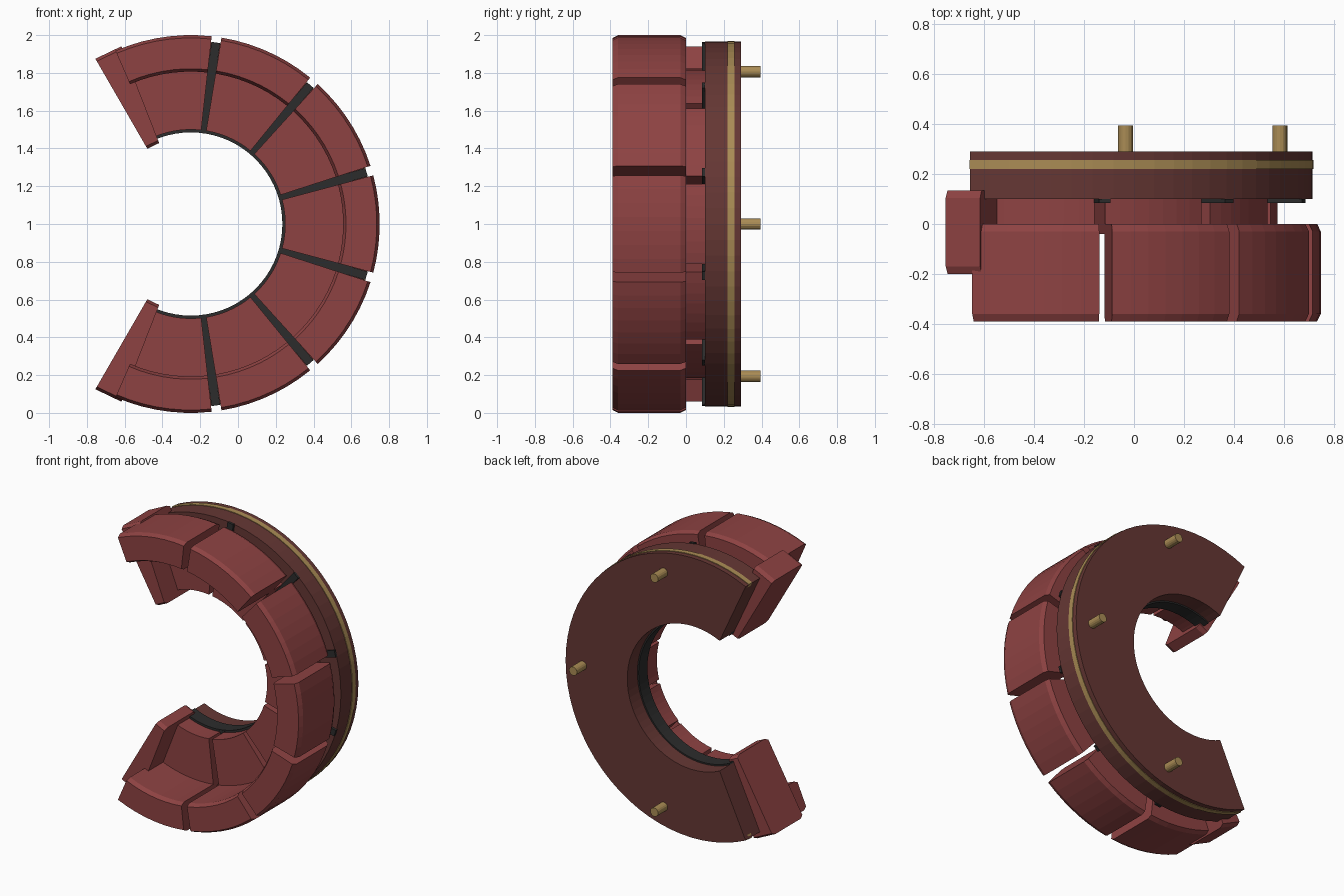
import bpy, bmesh
from math import sin, cos, radians
from mathutils import Matrix, Vector

if "Cube" in bpy.data.objects:
    bpy.data.objects.remove(bpy.data.objects["Cube"])

CX, CZ = -0.25, 1.0      # ring axis


def material(name, col):
    m = bpy.data.materials.new(name)
    m.diffuse_color = (*col, 1)
    m.use_nodes = True
    m.node_tree.nodes["Principled BSDF"].inputs["Base Color"].default_value = m.diffuse_color
    return m


RED = material("red_paint", (0.27, 0.055, 0.055))
BROWN = material("dark_red_paint", (0.13, 0.038, 0.034))
GOLD = material("brass", (0.40, 0.26, 0.09))
BLACK = material("black_rubber", (0.025, 0.025, 0.025))


def finish(bm, name, mat):
    bmesh.ops.recalc_face_normals(bm, faces=bm.faces[:])
    me = bpy.data.meshes.new(name)
    bm.to_mesh(me)
    bm.free()
    me.materials.append(mat)
    ob = bpy.data.objects.new(name, me)
    bpy.context.collection.objects.link(ob)
    return ob


def sweep(name, profile, a0, a1, steps, mat):
    """Sweep a closed (radius, y) profile around the ring axis, capped at both ends."""
    bm = bmesh.new()
    rows = []
    for i in range(steps + 1):
        a = radians(a0 + (a1 - a0) * i / steps)
        rows.append([bm.verts.new((CX + r * cos(a), y, CZ + r * sin(a))) for r, y in profile])
    n = len(profile)
    for p, q in zip(rows, rows[1:]):
        for k in range(n):
            bm.faces.new((p[k], p[(k + 1) % n], q[(k + 1) % n], q[k]))
    bm.faces.new(rows[0])
    bm.faces.new(rows[-1])
    return finish(bm, name, mat)


def rect(r0, r1, y0, y1):
    return [(r0, y0), (r1, y0), (r1, y1), (r0, y1)]


# seven L-section segments with thin gaps
PITCH, GAP = 230 / 7, 3.0
segment = [(0.5, -0.04), (0.807, -0.04), (0.807, -0.36), (0.822, -0.39), (0.985, -0.39),
           (1.0, -0.36), (1.0, -0.03), (0.985, 0), (0.825, 0), (0.825, 0.1), (0.5, 0.1)]
for i in range(7):
    a = -115 + PITCH * i
    sweep(f"segment_{i + 1}", segment, a + GAP / 2, a + PITCH - GAP / 2, 7, RED)

# chamfered wedge at each open end
cap = [(0.475, -0.2), (0.995, -0.2), (1.01, -0.17), (1.01, 0.105),
       (0.995, 0.135), (0.475, 0.135), (0.46, 0.105), (0.46, -0.17)]
for s, side in ((1, "upper"), (-1, "lower")):
    sweep(f"end_cap_{side}", cap, s * 111.3, s * 120, 1, RED)

# backing ring, brass band and inner liner
sweep("backing_ring", rect(0.495, 0.965, 0.1, 0.29), -115, 115, 46, BROWN)
sweep("brass_band", rect(0.94, 0.969, 0.22, 0.256), -115, 115, 46, GOLD)
sweep("inner_liner", rect(0.485, 0.51, 0.085, 0.18), -115, 115, 46, BLACK)

# dark ribs behind the gaps
for i in range(1, 7):
    a = radians(-115 + PITCH * i)
    bm = bmesh.new()
    bmesh.ops.create_cube(bm, size=1)
    bm.transform(Matrix.Translation((CX, 0.0925, CZ)) @ Matrix.Rotation(-a, 4, 'Y')
                 @ Matrix.Translation((0.73, 0, 0)) @ Matrix.Diagonal((0.48, 0.017, 0.045, 1)))
    finish(bm, f"gap_rib_{i}", BLACK)

# brass mounting pins
for i, deg in enumerate((-75, 0, 75)):
    a = radians(deg)
    bm = bmesh.new()
    bmesh.ops.create_cone(bm, cap_ends=True, segments=16, radius1=0.03, radius2=0.03, depth=0.125)
    bm.transform(Matrix.Translation(Vector((CX + 0.835 * cos(a), 0.3325, CZ + 0.835 * sin(a))))
                 @ Matrix.Rotation(radians(90), 4, 'X'))
    finish(bm, f"mounting_pin_{i + 1}", GOLD)
